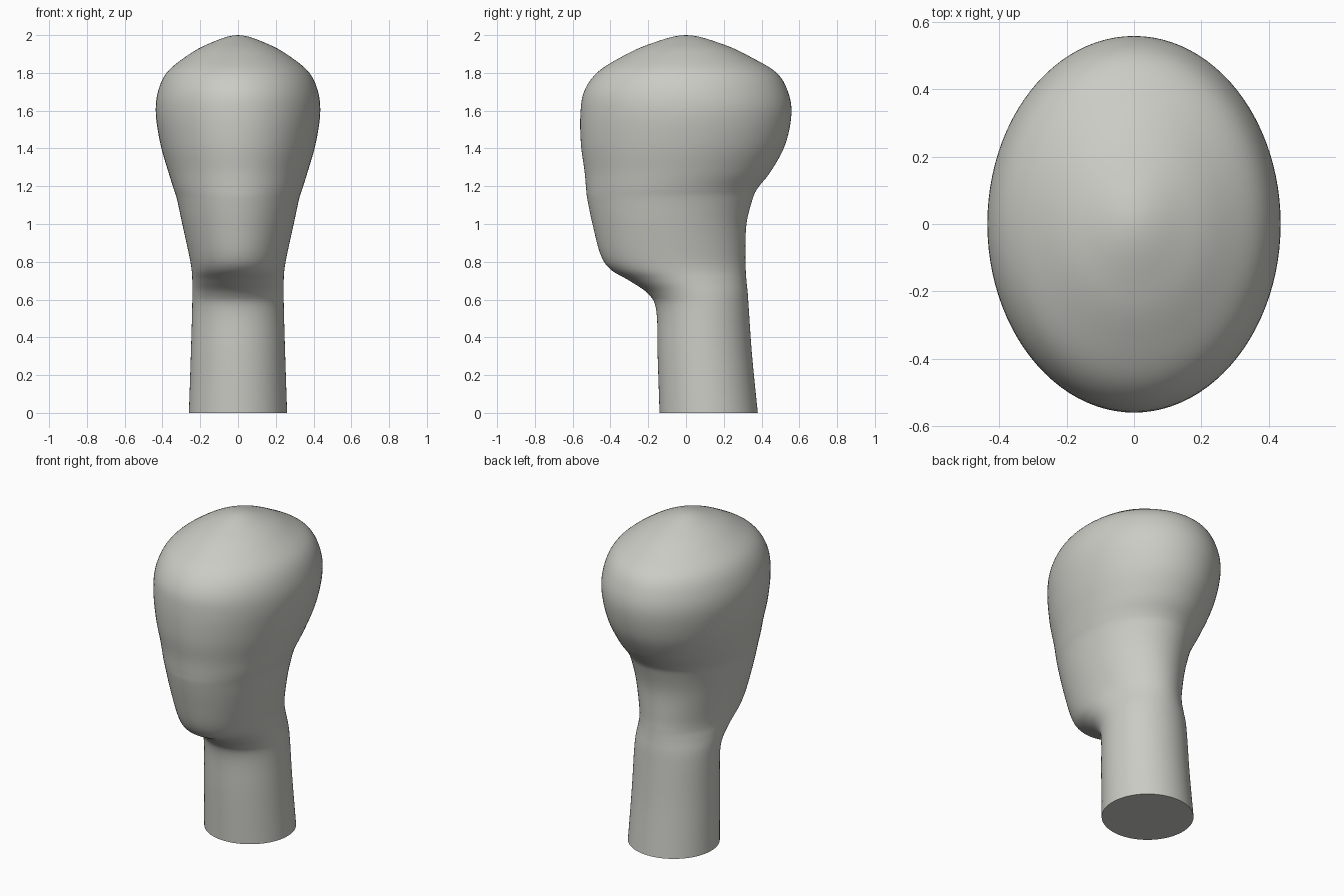
import bpy
import bmesh
import math
from mathutils import Vector

SEGMENTS = 96
STEPS = 6

default_cube = bpy.data.objects.get("Cube")
if default_cube:
    bpy.data.objects.remove(default_cube, do_unlink=True)

# One matte clay colour
clay = bpy.data.materials.new("warm grey clay")
clay.use_nodes = True
clay_colour = (0.6, 0.6, 0.56, 1)
clay.diffuse_color = clay_colour
shader = clay.node_tree.nodes["Principled BSDF"]
shader.inputs["Base Color"].default_value = clay_colour
shader.inputs["Roughness"].default_value = 0.7

# Sections: height, half width, front edge, back edge
neck = [
    (0, .26, -.14, .38),
    (.3, .25, -.15, .35),
    (.54, .243, -.157, .333),
    (.63, .242, -.2, .327),
]
jaw = [
    (.7, .242, -.3, .32),
    (.76, .246, -.4, .316),
    (.84, .26, -.453, .314),
    (1, .295, -.495, .32),
    (1.13, .323, -.522, .352),
    (1.19, .342, -.529, .38),
]
skull = [
    (1.28, .37, -.537, .45),
    (1.42, .41, -.556, .525),
    (1.58, .435, -.559, .558),
    (1.7, .424, -.54, .54),
    (1.8, .378, -.472, .48),
    (1.88, .285, -.35, .35),
    (1.95, .165, -.2, .2),
    (2, 0, 0, 0),
]


def catmull(a, b, c, d, t):
    """Smooth blend from b to c, guided by their neighbours."""
    return (b * 2 + (c - a) * t + (a * 2 - b * 5 + c * 4 - d) * t ** 2
            + (b * 3 - a - c * 3 + d) * t ** 3) / 2


def smooth_sections(rows):
    """Refine the sections, carrying the curve over the crown."""
    keys = [Vector(row) for row in rows]
    over = Vector([-value for value in keys[-2]])
    over[0] = keys[-2][0]
    keys = [keys[0] * 2 - keys[1]] + keys + [over]
    result = []
    for i in range(1, len(keys) - 2):
        for step in range(STEPS):
            result.append(catmull(*keys[i - 1:i + 3], step / STEPS))
    return result


def add_ring(bm, section):
    """Add one oval ring of vertices."""
    height, half_width, front, back = section
    middle, half_depth = (front + back) / 2, (back - front) / 2
    ring = []
    for k in range(SEGMENTS):
        angle = math.tau * k / SEGMENTS
        ring.append(bm.verts.new((half_width * math.cos(angle),
                                  middle + half_depth * math.sin(angle),
                                  height)))
    return ring


# Head and neck as one continuous loft
bm = bmesh.new()
rings = [add_ring(bm, section) for section in smooth_sections(neck + jaw + skull)]
for lower, upper in zip(rings, rings[1:]):
    for k in range(SEGMENTS):
        n = (k + 1) % SEGMENTS
        bm.faces.new((lower[k], lower[n], upper[n], upper[k]))

# Crown fan and flat neck base
crown = bm.verts.new((0, 0, skull[-1][0]))
for k in range(SEGMENTS):
    bm.faces.new((rings[-1][k], rings[-1][(k + 1) % SEGMENTS], crown))
bm.faces.new(list(reversed(rings[0])))
bmesh.ops.recalc_face_normals(bm, faces=bm.faces)

mesh = bpy.data.meshes.new("head_and_neck")
bm.to_mesh(mesh)
bm.free()
mesh.materials.append(clay)
head = bpy.data.objects.new("head_and_neck", mesh)
bpy.context.collection.objects.link(head)

# Smooth skin with a crisp rim around the base
bpy.ops.object.select_all(action="DESELECT")
head.select_set(True)
bpy.context.view_layer.objects.active = head
bpy.ops.object.shade_smooth_by_angle(angle=math.radians(50))
